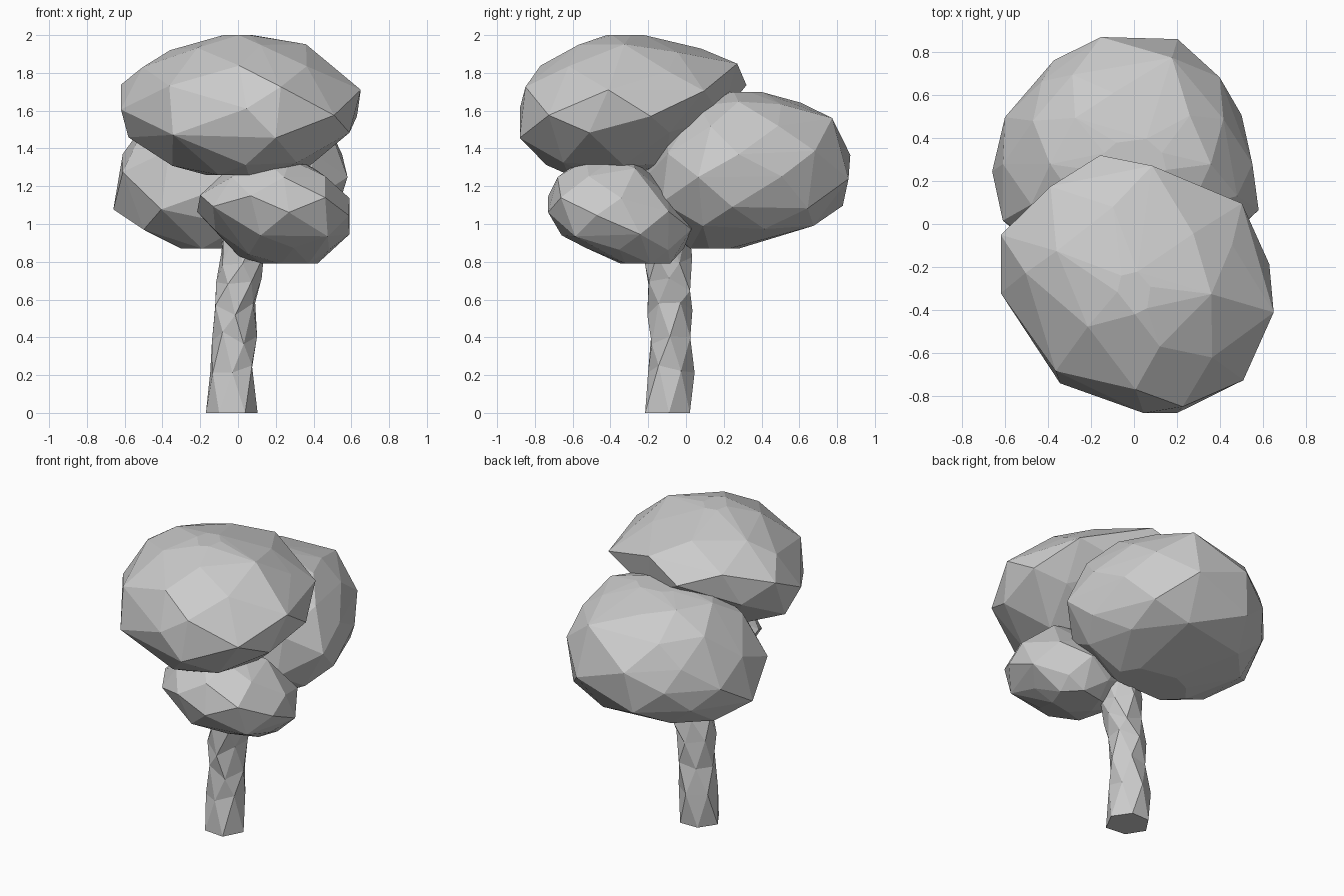
import bpy, bmesh, math, random

if "Cube" in bpy.data.objects:
    bpy.data.objects.remove(bpy.data.objects["Cube"])

random.seed(4)


def finish(name, bm):
    bmesh.ops.recalc_face_normals(bm, faces=bm.faces)
    mesh = bpy.data.meshes.new(name)
    bm.to_mesh(mesh)
    bm.free()
    obj = bpy.data.objects.new(name, mesh)
    bpy.context.collection.objects.link(obj)


def foliage(name, plan, rings):
    """Faceted clump: plan outline fitted to each ring box (z, x0, x1, y0, y1), then hulled."""
    px, py = [p[0] for p in plan], [p[1] for p in plan]
    bm = bmesh.new()
    for i, (z, x0, x1, y0, y1) in enumerate(rings):
        for x, y in plan[i % 2::2]:
            u = (x - min(px)) / (max(px) - min(px))
            v = (y - min(py)) / (max(py) - min(py))
            dz = random.uniform(-0.025, 0.025) if 0 < i < len(rings) - 1 else 0
            bm.verts.new((x0 + u * (x1 - x0), y0 + v * (y1 - y0), z + dz))
    res = bmesh.ops.convex_hull(bm, input=bm.verts)
    junk = [v for v in set(res["geom_interior"] + res["geom_unused"])
            if isinstance(v, bmesh.types.BMVert)]
    bmesh.ops.delete(bm, geom=junk, context='VERTS')
    finish(name, bm)


# Upper front crown
foliage("upper_foliage",
        [(-.17, .33), (.14, .32), (.5, .1), (.62, -.1), (.65, -.42), (.5, -.7),
         (.22, -.87), (.04, -.87), (-.38, -.7), (-.62, -.25), (-.64, -.05), (-.47, .21)],
        [(1.26, -.17, .17, -.62, -.28), (1.33, -.36, .40, -.74, -.1),
         (1.47, -.58, .59, -.88, .1), (1.59, -.64, .66, -.88, .2),
         (1.72, -.62, .65, -.85, .32), (1.83, -.52, .48, -.77, .28),
         (1.93, -.36, .36, -.57, .08), (2.0, -.08, .08, -.42, -.22)])

# Large rear crown
foliage("rear_foliage",
        [(-.18, .88), (.2, .86), (.4, .68), (.5, .5), (.56, .25), (.58, .05), (.4, -.15),
         (.05, -.24), (-.4, -.18), (-.62, 0), (-.66, .25), (-.61, .49), (-.47, .66), (-.38, .76)],
        [(.87, -.3, .22, 0, .28), (.97, -.53, .43, -.12, .69),
         (1.1, -.66, .55, -.21, .83), (1.25, -.65, .58, -.22, .88),
         (1.38, -.61, .57, -.18, .87), (1.54, -.51, .48, -.1, .79),
         (1.65, -.39, .37, .02, .61), (1.7, -.15, .15, .2, .4)])

# Small lower front clump
foliage("lower_foliage",
        [(math.cos(math.tau * k / 12 + .2), math.sin(math.tau * k / 12 + .2)) for k in range(12)],
        [(.79, .13, .42, -.35, -.08), (.85, 0, .49, -.53, -.01),
         (.95, -.12, .59, -.67, .04), (1.07, -.23, .60, -.73, .03),
         (1.16, -.2, .59, -.74, -.08), (1.27, -.1, .47, -.68, -.19),
         (1.34, .05, .32, -.56, -.28)])

# Crooked six-sided trunk with staggered rings
bm = bmesh.new()
sides, loops = 6, []
for i, (z, cx, cy, r) in enumerate([(0, -.035, -.09, .135), (.22, -.03, -.085, .125),
                                    (.40, -.025, -.085, .118), (.55, -.015, -.09, .115),
                                    (.68, .01, -.09, .12), (.82, .025, -.09, .12),
                                    (1.0, .04, -.09, .11)]):
    loop = []
    for k in range(sides):
        a = math.tau * (k + i / 2) / sides
        rr = r * random.uniform(.92, 1.08)
        dz = random.uniform(-.04, .04) if i else 0
        loop.append(bm.verts.new((cx + rr * math.cos(a), cy + rr * math.sin(a), z + dz)))
    loops.append(loop)
for lo, hi in zip(loops, loops[1:]):
    for k in range(sides):
        n = (k + 1) % sides
        bm.faces.new((lo[k], lo[n], hi[k]))
        bm.faces.new((lo[n], hi[n], hi[k]))
bm.faces.new(loops[0])
bm.faces.new(loops[-1])
finish("trunk", bm)
